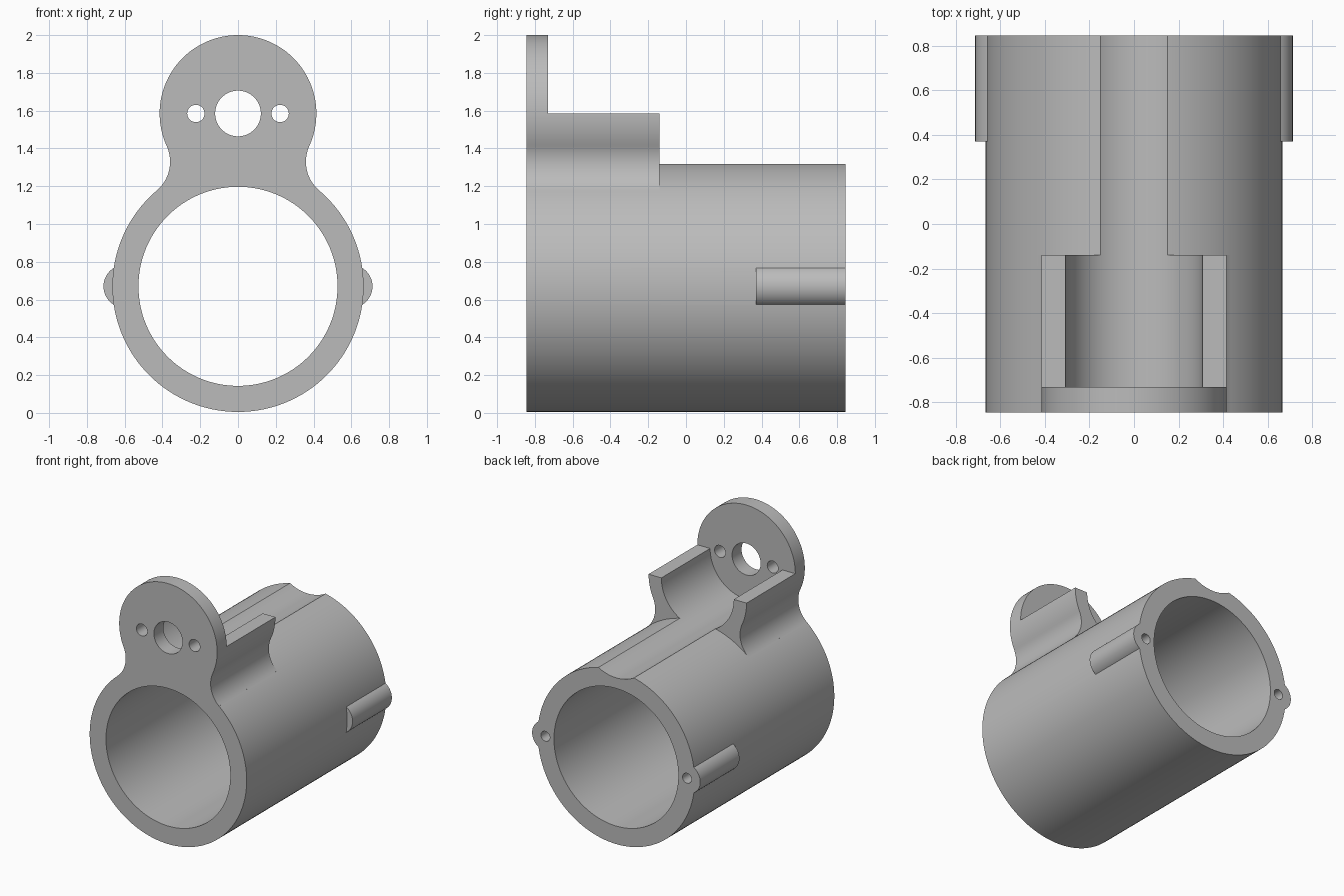
import bpy, bmesh
from math import sin, cos, pi, atan2, sqrt

cube = bpy.data.objects.get("Cube")
if cube:
    bpy.data.objects.remove(cube, do_unlink=True)

FRONT, BACK = -0.845, 0.845
FLANGE_BACK, NECK_BACK, LUG_FRONT = -0.73, -0.14, 0.37
TUBE_Z, TUBE_R, BORE_R = 0.67, 0.665, 0.527
HEAD_Z, HEAD_R, CRADLE_R = 1.585, 0.415, 0.307
FILLET_R = 0.2

grey = bpy.data.materials.new("Grey plastic")
grey.use_nodes = True
grey.diffuse_color = (0.5, 0.5, 0.5, 1)
grey.node_tree.nodes["Principled BSDF"].inputs["Base Color"].default_value = (0.5, 0.5, 0.5, 1)


def arc(cx, cz, r, a0, a1, n):
    return [(cx + r * cos(a0 + (a1 - a0) * i / n), cz + r * sin(a0 + (a1 - a0) * i / n))
            for i in range(n + 1)]


def circle(cx, cz, r, n=96):
    return arc(cx, cz, r, 0, 2 * pi, n)[:-1]


def prism(name, outline, y0, y1):
    """Extrude an x-z outline along y."""
    bm = bmesh.new()
    face = bm.faces.new([bm.verts.new((x, y0, z)) for x, z in outline])
    new = bmesh.ops.extrude_face_region(bm, geom=[face])["geom"]
    bmesh.ops.translate(bm, vec=(0, y1 - y0, 0),
                        verts=[v for v in new if isinstance(v, bmesh.types.BMVert)])
    bmesh.ops.recalc_face_normals(bm, faces=bm.faces)
    mesh = bpy.data.meshes.new(name)
    bm.to_mesh(mesh)
    bm.free()
    mesh.materials.append(grey)
    obj = bpy.data.objects.new(name, mesh)
    bpy.context.collection.objects.link(obj)
    return obj


def combine(target, tool, operation):
    mod = target.modifiers.new(tool.name, "BOOLEAN")
    mod.operation, mod.solver, mod.object = operation, "EXACT", tool
    bpy.context.view_layer.objects.active = target
    bpy.ops.object.modifier_apply(modifier=mod.name)
    bpy.data.objects.remove(tool, do_unlink=True)


# Neck and head outline, with fillets tangent to both circles
gap = HEAD_Z - TUBE_Z
d1, d2 = TUBE_R + FILLET_R, HEAD_R + FILLET_R
rise = (d1 ** 2 - d2 ** 2 + gap ** 2) / (2 * gap)
fx, fz = sqrt(d1 ** 2 - rise ** 2), TUBE_Z + rise
a_tube = atan2(TUBE_Z - fz, -fx) + 2 * pi
a_head = atan2(HEAD_Z - fz, -fx)
side = arc(fx, fz, FILLET_R, a_tube, a_head, 20)
top = arc(0, HEAD_Z, HEAD_R, a_head - pi, 2 * pi - a_head, 80)[1:-1]
outline = [(0.3, 1.0)] + side + top + [(-x, z) for x, z in reversed(side)] + [(-0.3, 1.0)]

# Tube with neck and two side lugs
body = prism("motor_mount_body", circle(0, TUBE_Z, TUBE_R, 128), FRONT, BACK)
combine(body, prism("neck", outline, FRONT, NECK_BACK), "UNION")
for s in (-1, 1):
    combine(body, prism("lug", circle(s * 0.597, TUBE_Z, 0.115, 48), LUG_FRONT, BACK), "UNION")

# Open cradle behind the flange, its groove running on along the tube
slab = [(-1, HEAD_Z), (1, HEAD_Z), (1, 2.3), (-1, 2.3)]
cutters = [
    prism("cradle_opening", slab, FLANGE_BACK, 1),
    prism("cradle_groove", circle(0, HEAD_Z, CRADLE_R), FLANGE_BACK, 1),
    prism("main_bore", circle(0, TUBE_Z, BORE_R, 128), -1, 1),
    prism("shaft_hole", circle(0, HEAD_Z, 0.121, 64), -1, 0),
]
# Screw holes in the flange and in the lugs
for s in (-1, 1):
    cutters.append(prism("flange_screw_hole", circle(s * 0.223, HEAD_Z, 0.046, 32), -1, -0.5))
    cutters.append(prism("lug_screw_hole", circle(s * 0.6, TUBE_Z, 0.038, 32), LUG_FRONT + 0.05, 1))
for cutter in cutters:
    combine(body, cutter, "DIFFERENCE")

bpy.ops.object.select_all(action="DESELECT")
body.select_set(True)
bpy.context.view_layer.objects.active = body
bpy.ops.object.shade_smooth_by_angle(angle=0.5)
